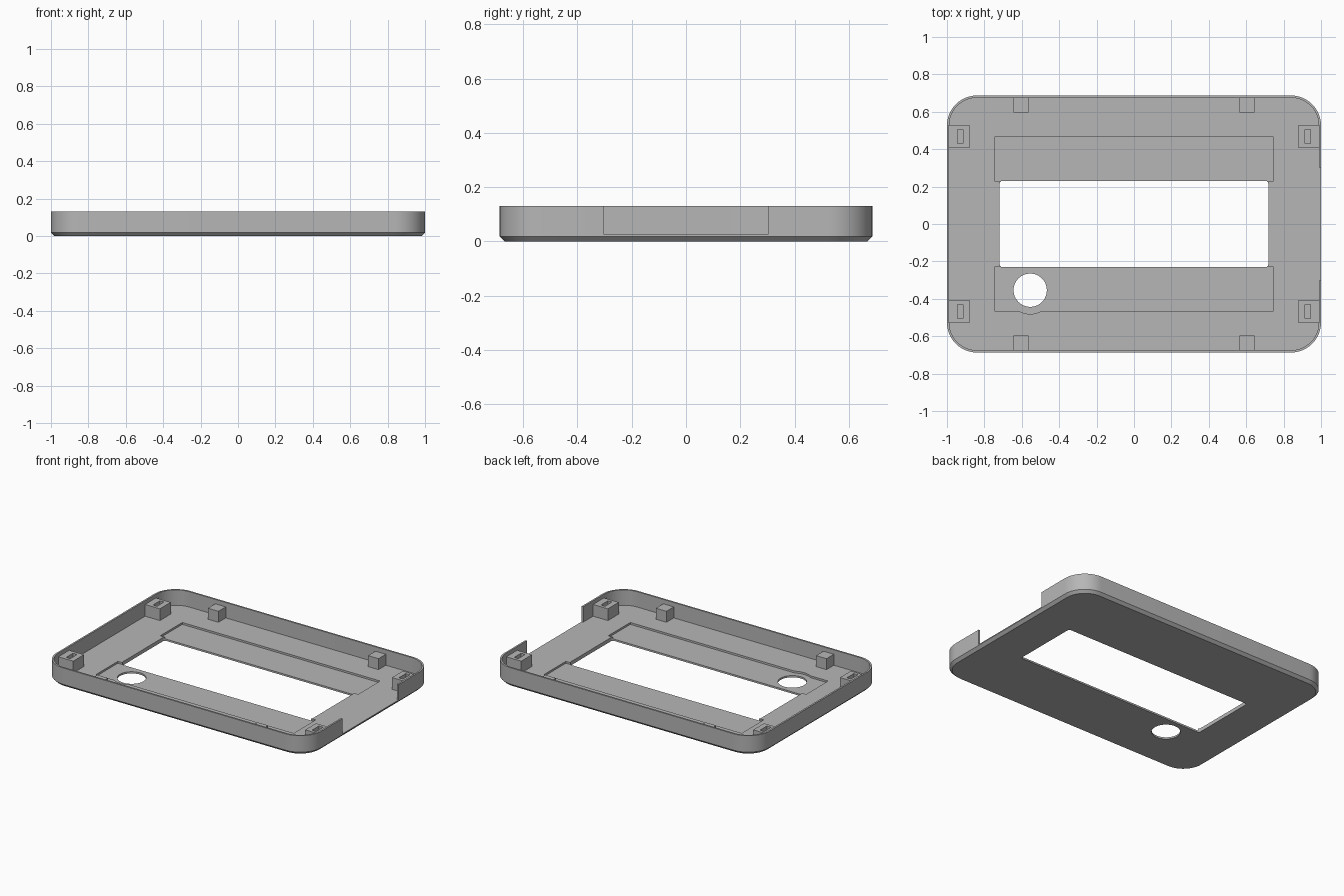
import bpy
import bmesh
from math import pi, cos, sin, radians

cube = bpy.data.objects.get("Cube")
if cube:
    bpy.data.objects.remove(cube, do_unlink=True)

# Plain grey plastic
GREY = (0.47, 0.47, 0.47, 1.0)
plastic = bpy.data.materials.new("grey_plastic")
plastic.use_nodes = True
plastic.diffuse_color = GREY
plastic.node_tree.nodes["Principled BSDF"].inputs["Base Color"].default_value = GREY

HALF_X, HALF_Y, HEIGHT = 1.0, 0.687, 0.13
RADIUS, WALL, CHAMFER = 0.16, 0.012, 0.018
FLOOR, RECESS = 0.025, 0.012


def rounded(hx, hy, r, steps=12):
    """Outline of a rounded rectangle centred on the origin."""
    points = []
    for corner, (sx, sy) in enumerate([(1, 1), (-1, 1), (-1, -1), (1, -1)]):
        for i in range(steps + 1):
            a = (corner + i / steps) * pi / 2
            points.append((sx * (hx - r) + r * cos(a), sy * (hy - r) + r * sin(a)))
    return points


def rect(x0, x1, y0, y1):
    return [(x0, y0), (x1, y0), (x1, y1), (x0, y1)]


def circle(cx, cy, r, steps=48):
    return [(cx + r * cos(2 * pi * i / steps), cy + r * sin(2 * pi * i / steps))
            for i in range(steps)]


def loft(name, layers):
    """Closed solid through a stack of (outline, z) layers."""
    bm = bmesh.new()
    rings = [[bm.verts.new((x, y, z)) for x, y in outline] for outline, z in layers]
    bm.faces.new(rings[0][::-1])
    bm.faces.new(rings[-1])
    for low, high in zip(rings, rings[1:]):
        for i in range(len(low)):
            j = (i + 1) % len(low)
            bm.faces.new((low[i], low[j], high[j], high[i]))
    bmesh.ops.recalc_face_normals(bm, faces=bm.faces)
    mesh = bpy.data.meshes.new(name)
    bm.to_mesh(mesh)
    bm.free()
    mesh.materials.append(plastic)
    obj = bpy.data.objects.new(name, mesh)
    bpy.context.collection.objects.link(obj)
    return obj


def prism(name, outline, z0, z1):
    return loft(name, [(outline, z0), (outline, z1)])


def activate(obj):
    bpy.ops.object.select_all(action='DESELECT')
    obj.select_set(True)
    bpy.context.view_layer.objects.active = obj


def cut(obj, outline, z0, z1):
    """Subtract a prism from obj."""
    cutter = prism("cutter", outline, z0, z1)
    cutter.hide_render = True
    mod = obj.modifiers.new("cut", 'BOOLEAN')
    mod.operation = 'DIFFERENCE'
    mod.solver = 'EXACT'
    mod.object = cutter
    activate(obj)
    bpy.ops.object.modifier_apply(modifier=mod.name)
    bpy.data.objects.remove(cutter, do_unlink=True)


# Tray with a chamfered lower edge
outer = rounded(HALF_X, HALF_Y, RADIUS)
base = rounded(HALF_X - CHAMFER, HALF_Y - CHAMFER, RADIUS - CHAMFER)
shell = loft("tray_shell", [(base, 0), (outer, CHAMFER), (outer, HEIGHT)])
cut(shell, rounded(HALF_X - WALL, HALF_Y - WALL, RADIUS - WALL), FLOOR, 0.3)

# Opening in the left side wall
cut(shell, rect(0.95, 1.1, -0.303, 0.303), FLOOR, 0.3)

# Shallow recesses beside the window, with a round bulge for the button
HOLE = (-0.555, -0.354)
cut(shell, rect(-0.747, 0.747, 0.229, 0.466), RECESS, 0.1)
cut(shell, rect(-0.747, 0.747, -0.466, -0.229), RECESS, 0.1)
cut(shell, circle(*HOLE, 0.127), RECESS, 0.1)

# Window and button hole
cut(shell, rounded(0.718, 0.231, 0.015, 4), -0.1, 0.2)
cut(shell, circle(*HOLE, 0.089), -0.1, 0.2)
activate(shell)
bpy.ops.object.shade_smooth_by_angle(angle=radians(30))

# Slotted corner blocks and plain posts along the long walls
for sx, side in ((1, "left"), (-1, "right")):
    for sy, end in ((1, "back"), (-1, "front")):
        block = prism(f"{end}_{side}_slotted_block",
                      rect(*sorted((sx * 0.876, sx * 0.99)), *sorted((sy * 0.409, sy * 0.526))),
                      FLOOR - 0.005, 0.105)
        cut(block, rect(*sorted((sx * 0.913, sx * 0.944)), *sorted((sy * 0.431, sy * 0.506))),
            0.045, 0.2)
        prism(f"{end}_{side}_post",
              rect(*sorted((sx * 0.565, sx * 0.644)), *sorted((sy * 0.596, sy * 0.68))),
              FLOOR - 0.005, 0.1)
